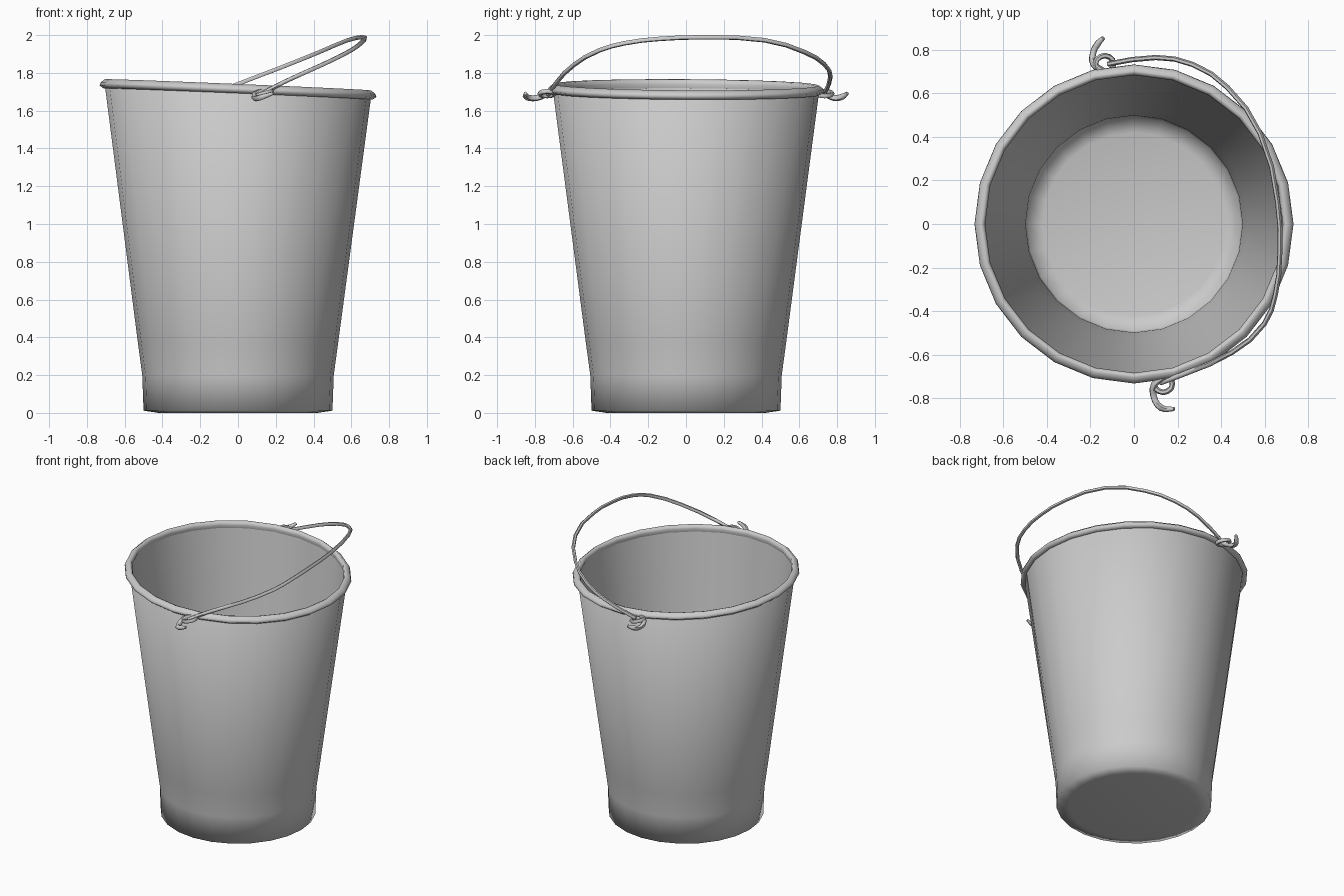
import bpy, bmesh, math

if "Cube" in bpy.data.objects:
    bpy.data.objects.remove(bpy.data.objects["Cube"])

SEGS = 24


def lathe(name, profile, tilt_x=-0.042, tilt_y=-0.006):
    """Spin an (r, z) profile; the upper part leans so the mouth is slightly tilted."""
    bm = bmesh.new()
    rings = []
    for r, z in profile:
        if r == 0:
            rings.append([bm.verts.new((0, 0, z))])
            continue
        t = min(1.0, max(0.0, (z - 0.3) / 1.38))
        ring = []
        for i in range(SEGS):
            a = 2 * math.pi * i / SEGS
            x, y = r * math.cos(a), r * math.sin(a)
            ring.append(bm.verts.new((x, y, z + t * (tilt_x * x + tilt_y * y))))
        rings.append(ring)
    for a, b in zip(rings, rings[1:]):
        for i in range(SEGS):
            j = (i + 1) % SEGS
            if len(a) == 1:
                bm.faces.new((a[0], b[j], b[i]))
            elif len(b) == 1:
                bm.faces.new((a[i], a[j], b[0]))
            else:
                bm.faces.new((a[i], a[j], b[j], b[i]))
    bmesh.ops.recalc_face_normals(bm, faces=bm.faces)
    mesh = bpy.data.meshes.new(name)
    bm.to_mesh(mesh)
    bm.free()
    obj = bpy.data.objects.new(name, mesh)
    bpy.context.collection.objects.link(obj)
    smooth(obj, 85)
    return obj


def smooth(obj, angle):
    bpy.ops.object.select_all(action='DESELECT')
    obj.select_set(True)
    bpy.context.view_layer.objects.active = obj
    bpy.ops.object.shade_smooth_by_angle(angle=math.radians(angle))


def wire(name, points, radius, res=2, cyclic=False, tip=1.0):
    """Round wire through the given points, converted to a mesh."""
    cu = bpy.data.curves.new(name, 'CURVE')
    cu.dimensions = '3D'
    cu.bevel_depth = radius
    cu.bevel_resolution = 1
    cu.use_fill_caps = True
    cu.resolution_u = res
    sp = cu.splines.new('BEZIER')
    sp.bezier_points.add(len(points) - 1)
    for bp, p in zip(sp.bezier_points, points):
        bp.co = p
        bp.handle_left_type = bp.handle_right_type = 'AUTO'
    sp.bezier_points[-1].radius = tip
    sp.use_cyclic_u = cyclic
    obj = bpy.data.objects.new(name, cu)
    bpy.context.collection.objects.link(obj)
    bpy.ops.object.select_all(action='DESELECT')
    obj.select_set(True)
    bpy.context.view_layer.objects.active = obj
    bpy.ops.object.convert(target='MESH')
    smooth(bpy.context.object, 60)


# Bucket shell: base, outer wall, inner wall and floor
lathe("bucket_body", [
    (0, 0.0), (0.42, 0.0), (0.50, 0.012), (0.507, 0.2), (0.53, 0.37), (0.703, 1.69),
    (0.692, 1.70), (0.522, 0.37), (0.499, 0.2), (0.492, 0.03), (0.42, 0.01), (0, 0.01)])

# Rolled lip
lathe("rim", [
    (0.690, 1.690), (0.712, 1.688), (0.733, 1.703), (0.728, 1.718),
    (0.705, 1.737), (0.690, 1.732), (0.684, 1.712), (0.690, 1.690)])

# Wire handle, folded over towards +x
wire("handle", [
    (0.12, -0.73, 1.685), (0.24, -0.685, 1.75), (0.45, -0.59, 1.845),
    (0.60, -0.457, 1.92), (0.65, -0.325, 1.957), (0.67, -0.14, 1.98),
    (0.66, 0.10, 1.988), (0.58, 0.415, 1.973), (0.43, 0.627, 1.91),
    (0.27, 0.733, 1.845), (0.10, 0.765, 1.78), (-0.12, 0.735, 1.695)], 0.012)

# Eyelet and bent hook at each end, opposite one another
for label, s in (("front", 1), ("back", -1)):
    def place(x, y, z):
        return (s * x, s * y, z)
    eye = [place(0.135 + 0.042 * math.cos(k * math.pi / 3),
                 -0.735 + 0.038 * math.sin(k * math.pi / 3),
                 1.69 + 0.012 * math.cos(k * math.pi / 3)) for k in range(6)]
    wire(label + "_eyelet", eye, 0.013, 2, True)
    tail = [(0.14, -0.70, 1.705), (0.095, -0.735, 1.69), (0.09, -0.79, 1.667),
            (0.125, -0.845, 1.672), (0.185, -0.85, 1.692)]
    if s < 0:
        tail = [(0.14, -0.70, 1.705), (0.185, -0.735, 1.69), (0.188, -0.785, 1.667),
                (0.165, -0.83, 1.675), (0.14, -0.855, 1.692)]
    wire(label + "_hook", [place(*p) for p in tail], 0.016, 3, tip=0.6)
